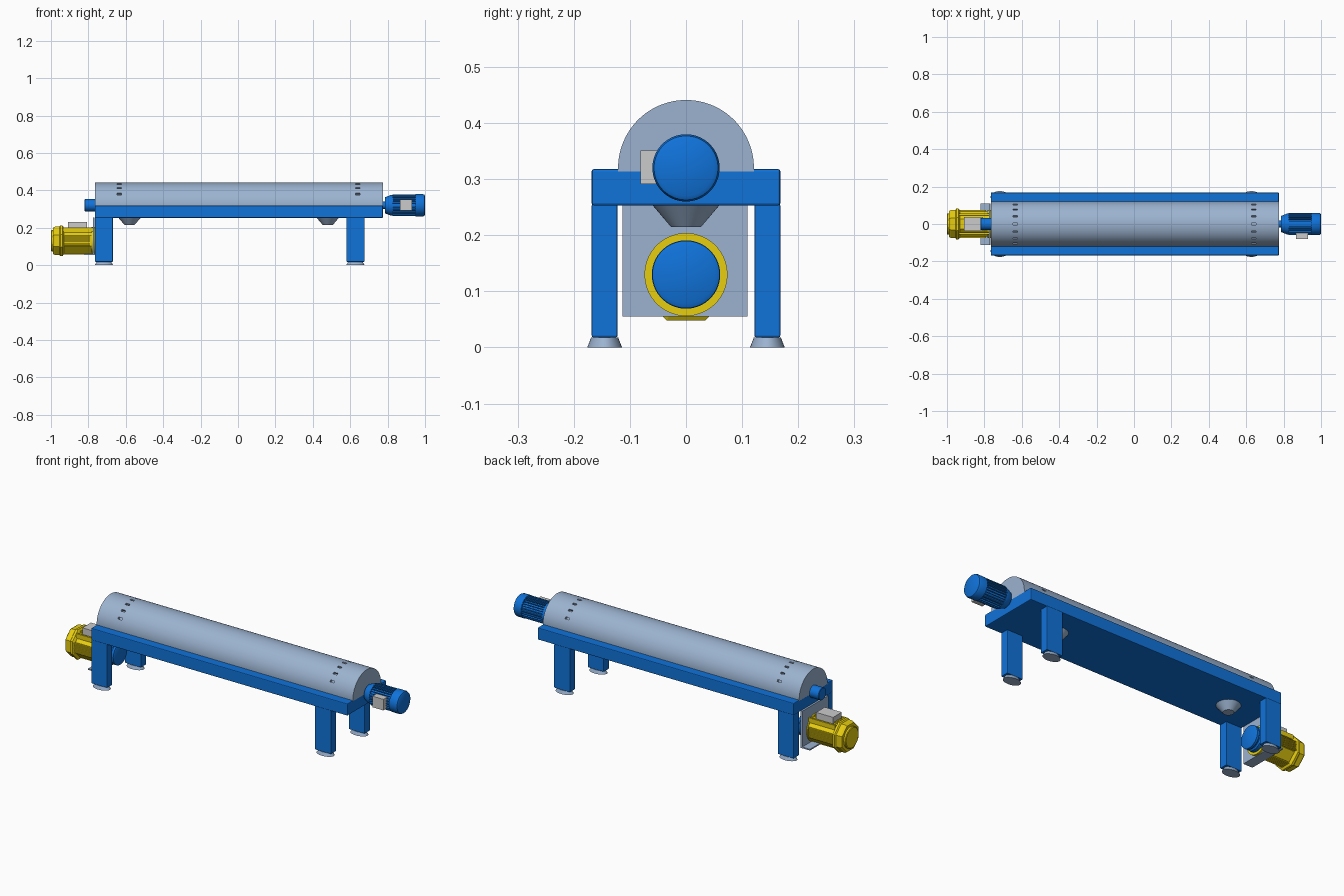
import bpy, bmesh, math
from mathutils import Matrix, Vector

if "Cube" in bpy.data.objects:
    bpy.data.objects.remove(bpy.data.objects["Cube"])


def material(name, rgb):
    m = bpy.data.materials.new(name)
    m.diffuse_color = (*rgb, 1)
    m.use_nodes = True
    m.node_tree.nodes["Principled BSDF"].inputs["Base Color"].default_value = m.diffuse_color
    return m


BLUE = material("blue_paint", (0.005, 0.17, 0.70))
YELLOW = material("yellow_paint", (0.80, 0.62, 0.005))
STEEL = material("steel", (0.33, 0.45, 0.63))


def finish(name, bm, mat=None, smooth=False):
    bmesh.ops.recalc_face_normals(bm, faces=bm.faces)
    me = bpy.data.meshes.new(name)
    bm.to_mesh(me)
    bm.free()
    ob = bpy.data.objects.new(name, me)
    bpy.context.collection.objects.link(ob)
    if mat:
        me.materials.append(mat)
    if smooth:
        bpy.ops.object.select_all(action='DESELECT')
        ob.select_set(True)
        bpy.context.view_layer.objects.active = ob
        bpy.ops.object.shade_smooth_by_angle(angle=math.radians(30))
    return ob


def add_box(bm, lo, hi, rot=Matrix()):
    lo, hi = Vector(lo), Vector(hi)
    bmesh.ops.create_cube(bm, size=1, matrix=rot @ Matrix.Translation((lo + hi) / 2)
                          @ Matrix.Diagonal((*(hi - lo), 1)))


def box(name, lo, hi, mat=None, bevel=0):
    bm = bmesh.new()
    add_box(bm, lo, hi)
    ob = finish(name, bm, mat)
    if bevel:
        b = ob.modifiers.new("bevel", 'BEVEL')
        b.width, b.segments = bevel, 2
    return ob


def lathe_x(name, profile, z, mat, n=48, smooth=True):
    """Closed solid of (x, radius) rings around a horizontal axis at height z."""
    bm = bmesh.new()
    rings = []
    for x, r in profile:
        angs = [2 * math.pi * (i + 0.5) / n for i in range(n)]
        rings.append([bm.verts.new((x, r * math.cos(a), z + r * math.sin(a))) for a in angs])
    for a, b in zip(rings, rings[1:]):
        for i in range(n):
            bm.faces.new((a[i], a[(i + 1) % n], b[(i + 1) % n], b[i]))
    bm.faces.new(rings[0])
    bm.faces.new(rings[-1])
    return finish(name, bm, mat, smooth)


def cone_z(name, loc, r1, r2, depth, mat, scale=(1, 1)):
    bm = bmesh.new()
    bmesh.ops.create_cone(bm, cap_ends=True, segments=48, radius1=r1, radius2=r2, depth=depth,
                          matrix=Matrix.Translation(loc) @ Matrix.Diagonal((*scale, 1, 1)))
    return finish(name, bm, mat, True)


# Frame bed, legs and flared feet
box("frame_bed", (-0.765, -0.168, 0.253), (0.775, 0.168, 0.318), BLUE, 0.004)
for end, x in (("left", -0.717), ("right", 0.628)):
    for side, s in (("front", -1), ("back", 1)):
        y = 0.145 * s
        box(f"leg_{end}_{side}", (x - 0.048, y - 0.023, 0.018), (x + 0.048, y + 0.023, 0.256),
            BLUE, 0.003)
        cone_z(f"foot_{end}_{side}", (x, y, 0.009), 0.031, 0.024, 0.018, STEEL, (1.6, 1))

# Half-round bowl cover
bm = bmesh.new()
N = 48
arc = [(0.121 * math.cos(math.pi * i / N), 0.32 + 0.121 * math.sin(math.pi * i / N))
       for i in range(N + 1)] + [(-0.121, 0.312), (0.121, 0.312)]
face = bm.faces.new([bm.verts.new((-0.765, y, z)) for y, z in arc])
ext = bmesh.ops.extrude_face_region(bm, geom=[face])
bmesh.ops.translate(bm, vec=(1.54, 0, 0),
                    verts=[v for v in ext["geom"] if isinstance(v, bmesh.types.BMVert)])
cover = finish("bowl_cover", bm, STEEL, True)

# Slots sunk into the cover near both ends
bm = bmesh.new()
for x in (-0.635, 0.64):
    for a in range(-60, 61, 20):
        rot = Matrix.Translation((x, 0, 0.32)) @ Matrix.Rotation(math.radians(a), 4, 'X')
        add_box(bm, (-0.012, -0.005, 0.106), (0.012, 0.005, 0.14), rot)
cutter = finish("slot_cutter", bm)
cutter.hide_render = True
cutter.hide_viewport = True
cut = cover.modifiers.new("slots", 'BOOLEAN')
cut.object = cutter
cut.solver = 'EXACT'

# Discharge cones under the bed
for name, x in (("left", -0.58), ("right", 0.48)):
    cone_z(f"outlet_{name}", (x, 0, 0.235), 0.027, 0.061, 0.04, STEEL)

# Feed hub at the left end
lathe_x("feed_hub", [(-0.82, 0.031), (-0.818, 0.033), (-0.76, 0.033)], 0.32, BLUE)

# Blue drive motor at the right end
lathe_x("small_motor_body",
        [(0.77, 0.02), (0.787, 0.02), (0.787, 0.043), (0.818, 0.056), (0.828, 0.056),
         (0.828, 0.051), (0.95, 0.051), (0.95, 0.06), (0.988, 0.06), (0.996, 0.057),
         (1.0, 0.05)], 0.32, BLUE)
bm = bmesh.new()
for i in range(28):
    rot = Matrix.Translation((0, 0, 0.32)) @ Matrix.Rotation(2 * math.pi * i / 28, 4, 'X')
    add_box(bm, (0.826, -0.002, 0.045), (0.952, 0.002, 0.0585), rot)
finish("small_motor_fins", bm, BLUE)
box("small_motor_terminal_box", (0.865, -0.081, 0.291), (0.93, -0.045, 0.351))

# Bracket carrying the large motor
box("bracket_plate", (-0.776, -0.113, 0.055), (-0.766, 0.11, 0.256), STEEL)
box("bracket_shelf", (-0.822, -0.113, 0.055), (-0.766, 0.11, 0.062), STEEL)

# Yellow octagonal main motor
K = 1 / math.cos(math.pi / 8)
Z = 0.13
lathe_x("main_motor_body", [(-0.94, 0.067 * K), (-0.772, 0.067 * K)], Z, YELLOW, 8, False)
lathe_x("main_motor_fan_cowl",
        [(-0.988, 0.070 * K), (-0.978, 0.076 * K), (-0.955, 0.076 * K), (-0.95, 0.082 * K),
         (-0.938, 0.082 * K), (-0.93, 0.070 * K)], Z, YELLOW, 8, False)
lathe_x("main_motor_end_disc", [(-1.0, 0.053), (-0.997, 0.057), (-0.985, 0.057)], Z, YELLOW)
bm = bmesh.new()
for s in (-1, 1):
    for i in range(-4, 5):
        z = Z + i * 0.006
        add_box(bm, (-0.935, s * 0.07 - 0.006, z - 0.0015), (-0.79, s * 0.07 + 0.006, z + 0.0015))
        add_box(bm, (-0.935, i * 0.006 - 0.0015, Z + s * 0.067 - 0.005),
                (-0.79, i * 0.006 + 0.0015, Z + s * 0.067 + 0.005))
    # Rails beside the terminal box
    add_box(bm, (-0.935, s * 0.05 - 0.005, Z + 0.045), (-0.775, s * 0.05 + 0.005, Z + 0.07))
finish("main_motor_fins", bm, YELLOW)
box("main_motor_terminal_box", (-0.91, -0.037, 0.19), (-0.808, 0.037, 0.231))

# Flange and pulley on the inner side of the bracket
lathe_x("main_motor_flange", [(-0.782, 0.074), (-0.755, 0.074)], Z, YELLOW)
lathe_x("drive_pulley",
        [(-0.76, 0.061), (-0.735, 0.061), (-0.73, 0.054), (-0.725, 0.054), (-0.72, 0.06),
         (-0.708, 0.06), (-0.704, 0.052)], Z, BLUE)
